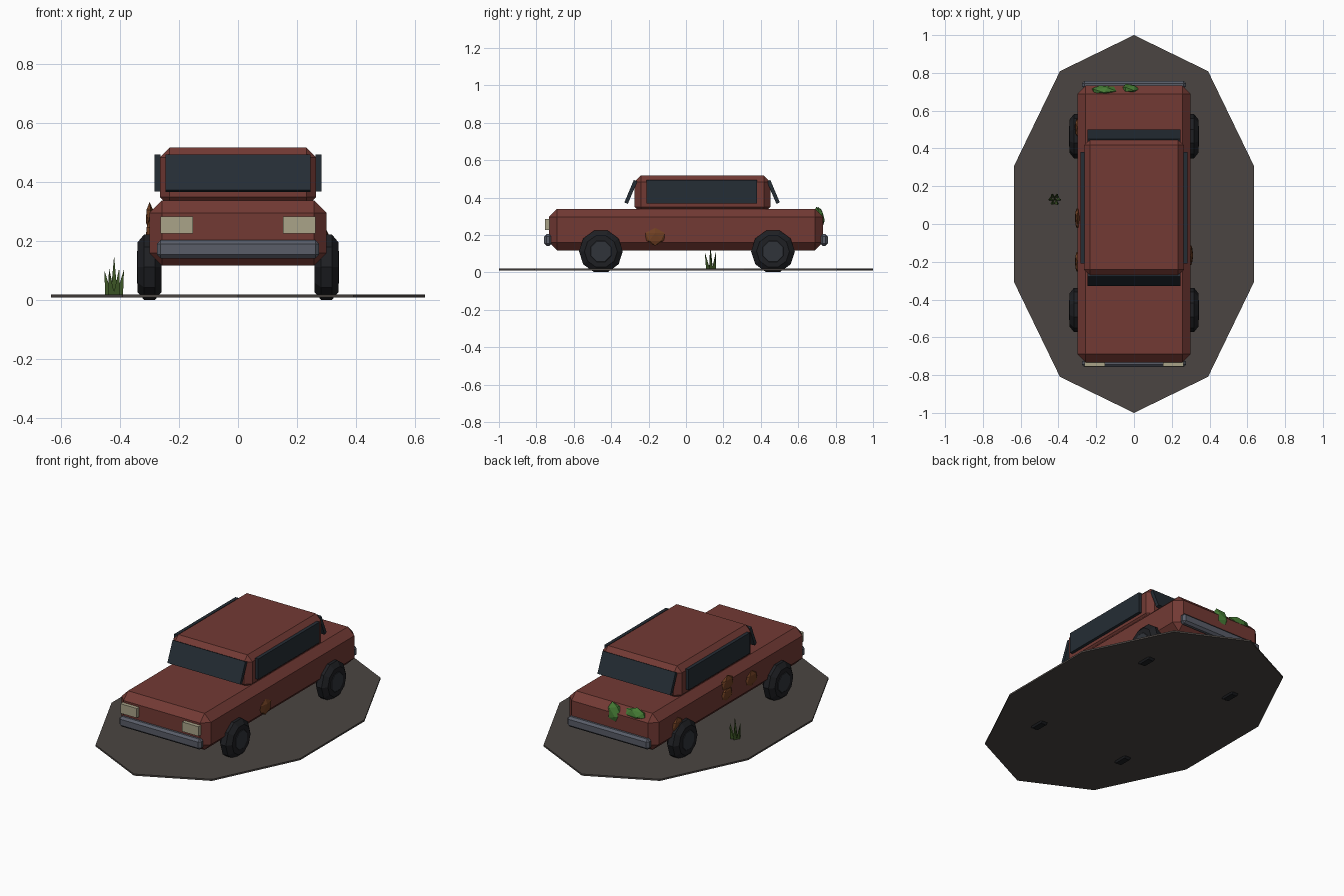
import bpy, bmesh, math, random
from mathutils import Matrix, Vector

if "Cube" in bpy.data.objects:
    bpy.data.objects.remove(bpy.data.objects["Cube"])
random.seed(4)


def material(name, rgb):
    m = bpy.data.materials.new(name)
    m.diffuse_color = (*rgb, 1)
    m.use_nodes = True
    m.node_tree.nodes["Principled BSDF"].inputs["Base Color"].default_value = m.diffuse_color
    return m


PAINT = material("faded_red", (.17, .042, .034))
GLASS = material("dark_glass", (.018, .026, .035))
RUBBER = material("rubber", (.013, .014, .017))
METAL = material("dull_metal", (.1, .11, .14))
HUB = material("hub_grey", (.03, .034, .042))
LAMP = material("lamp", (.4, .37, .25))
RUST = material("rust", (.16, .05, .016))
MOSS = material("moss", (.06, .2, .035))
GRASS = material("grass", (.045, .09, .018))
DIRT = material("dirt", (.07, .06, .054))


def finish(name, bm, mat):
    bmesh.ops.recalc_face_normals(bm, faces=bm.faces)
    me = bpy.data.meshes.new(name)
    bm.to_mesh(me)
    bm.free()
    me.materials.append(mat)
    ob = bpy.data.objects.new(name, me)
    bpy.context.collection.objects.link(ob)
    return ob


def box(name, loc, size, mat, chamfer=0, tilt=0):
    bm = bmesh.new()
    bmesh.ops.create_cube(bm, size=1, matrix=Matrix.Diagonal((*size, 1)))
    if chamfer:
        bmesh.ops.bevel(bm, geom=bm.edges[:], offset=chamfer, segments=1,
                        affect='EDGES')
    ob = finish(name, bm, mat)
    ob.location = loc
    ob.rotation_euler.x = tilt
    return ob


def lathe_x(name, loc, profile, sides, mat):
    """Closed solid around the x axis from (x, radius) stations."""
    bm = bmesh.new()
    rings = []
    for x, r in profile:
        ring = []
        for i in range(sides):
            a = -math.pi / 2 + (i + .5) * math.tau / sides
            ring.append(bm.verts.new((x, r * math.cos(a), r * math.sin(a))))
        rings.append(ring)
    for p, q in zip(rings, rings[1:]):
        for i in range(sides):
            j = (i + 1) % sides
            bm.faces.new((p[i], p[j], q[j], q[i]))
    bm.faces.new(rings[0])
    bm.faces.new(rings[-1])
    ob = finish(name, bm, mat)
    ob.location = loc
    return ob


def blob(name, loc, scale, mat, rot=(0, 0, 0)):
    bm = bmesh.new()
    bmesh.ops.create_icosphere(bm, subdivisions=1, radius=1)
    bmesh.ops.scale(bm, vec=scale, verts=bm.verts)
    ob = finish(name, bm, mat)
    ob.location = loc
    ob.rotation_euler = rot
    return ob


# ground patch: stretched decagon
bm = bmesh.new()
bmesh.ops.create_cone(bm, cap_ends=True, segments=10, radius1=1, radius2=1, depth=.01)
top = max(bm.verts, key=lambda v: v.co.y).co
bmesh.ops.rotate(bm, verts=bm.verts,
                 matrix=Matrix.Rotation(math.pi / 2 - math.atan2(top.y, top.x), 3, 'Z'))
bmesh.ops.scale(bm, vec=(.667, 1, 1), verts=bm.verts)
finish("ground_patch", bm, DIRT).location.z = .015

# body and cabin
box("body", (0, 0, .228), (.60, 1.465, .222), PAINT, .043)
box("cabin", (0, .088, .417), (.53, .725, .2), PAINT, .033)

# windows
box("windscreen", (0, -.295, .43), (.49, .02, .13), GLASS, tilt=-.4)
box("rear_window", (0, .467, .43), (.49, .02, .13), GLASS, tilt=.4)
for side, s in (("left", -1), ("right", 1)):
    box(side + "_window", (s * .273, .085, .431), (.02, .59, .125), GLASS)
    box(side + "_headlight", (s * .208, -.742, .255), (.11, .026, .058), LAMP)

    # wheels with chamfered tread and hub
    for end, y in (("front", -.455), ("rear", .465)):
        lathe_x(f"{side}_{end}_tyre", (s * .3, y, .112),
                [(-.041, .088), (-.018, .117), (.018, .117), (.041, .088)], 10, RUBBER)
        lathe_x(f"{side}_{end}_hub", (s * .317, y, .112),
                [(-.02, .066), (.02, .066), (.026, .058)][::s], 8, HUB
                ).scale.x = s

# bumpers
for end, s in (("front", -1), ("rear", 1)):
    box(end + "_bumper", (0, s * .737, .173), (.55, .042, .062), METAL, .013)

# rust patches on the flanks
for i, (x, y, z, r) in enumerate([(.3, -.165, .19, .06), (-.3, .03, .285, .06),
                                  (-.3, .035, .222, .055), (-.3, -.2, .225, .06),
                                  (-.3, .51, .215, .055)]):
    blob(f"rust_patch_{i}", (x, y, z), (.014, r, r * .8), RUST)

# moss on the rear edge
blob("moss_mound", (-.16, .71, .318), (.075, .022, .035), MOSS, (.4, 0, 0))
blob("moss_trail", (-.02, .718, .295), (.05, .022, .06), MOSS, (.2, .35, 0))

# grass tuft: leaning three-sided blades
bm = bmesh.new()
for i in range(7):
    a = i * math.tau / 6
    r = .018 if i < 6 else 0
    h = random.uniform(.085, .115) if i < 6 else .137
    base = Vector((r * math.cos(a), r * math.sin(a), 0))
    lean = Matrix.Rotation(.17 if i < 6 else 0, 4,
                           Vector((-math.sin(a), math.cos(a), 0)))
    bmesh.ops.create_cone(bm, cap_ends=True, segments=3, radius1=.014, radius2=0, depth=h,
                          matrix=Matrix.Translation(base) @ lean
                          @ Matrix.Translation((0, 0, h / 2)))
finish("grass_tuft", bm, GRASS).location = (-.42, .13, .014)
